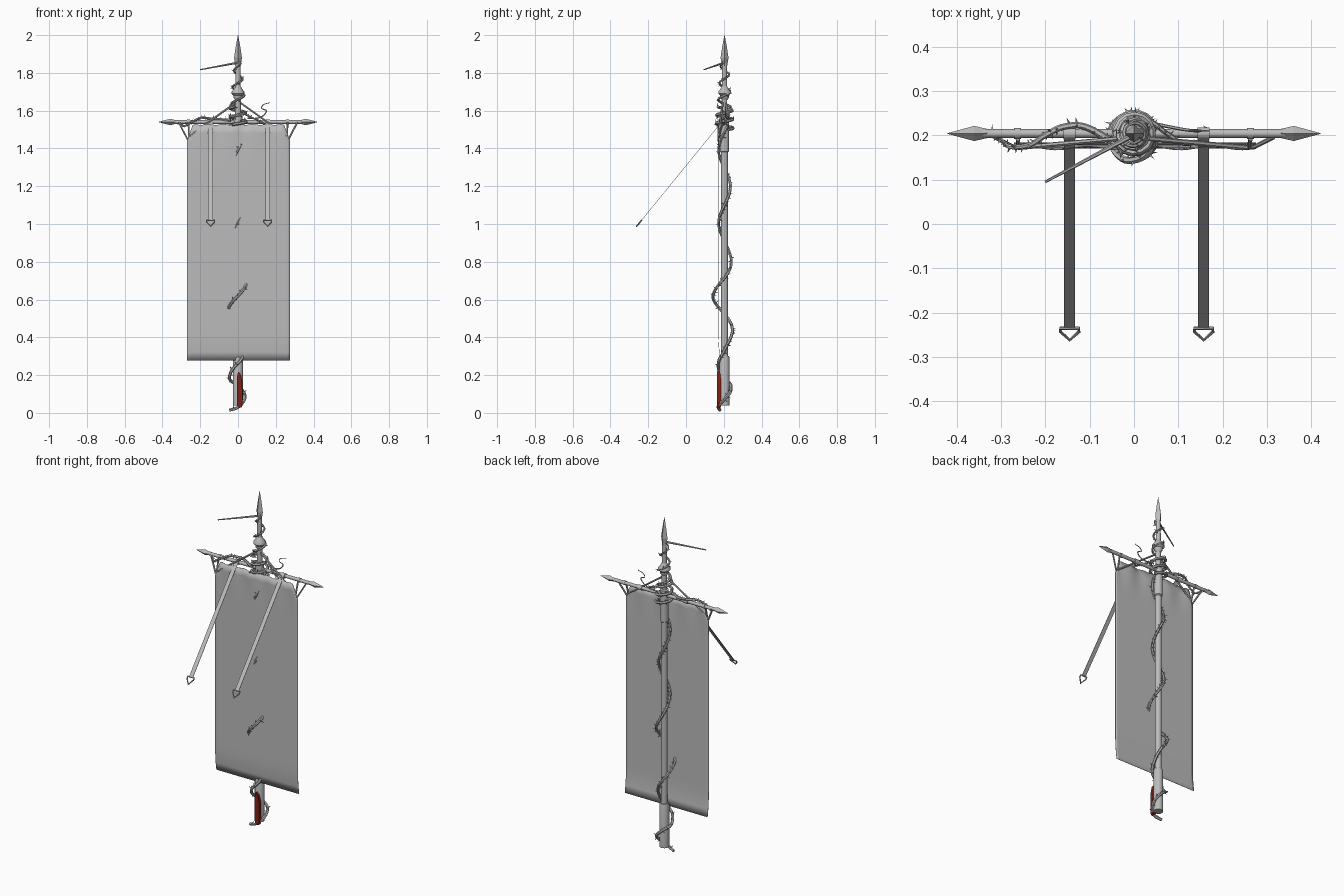
import bpy, bmesh, math, random
from mathutils import Vector as V

if "Cube" in bpy.data.objects:
    bpy.data.objects.remove(bpy.data.objects["Cube"])

random.seed(4)
PY = 0.204   # depth of pole and crossbar
BZ = 1.54    # crossbar height


def material(name, rgb):
    m = bpy.data.materials.new(name)
    m.diffuse_color = (*rgb, 1)
    m.use_nodes = True
    m.node_tree.nodes["Principled BSDF"].inputs["Base Color"].default_value = m.diffuse_color
    return m


GREY = material("weathered grey", (0.5, 0.5, 0.5))
RED = material("dark red", (0.22, 0.015, 0.008))


def finish(name, bm, mat=GREY, smooth=True):
    bmesh.ops.recalc_face_normals(bm, faces=bm.faces)
    me = bpy.data.meshes.new(name)
    bm.to_mesh(me)
    bm.free()
    me.materials.append(mat)
    ob = bpy.data.objects.new(name, me)
    bpy.context.collection.objects.link(ob)
    if smooth:
        bpy.ops.object.select_all(action='DESELECT')
        ob.select_set(True)
        bpy.context.view_layer.objects.active = ob
        bpy.ops.object.shade_smooth_by_angle(angle=math.radians(40))
    return ob


def lathe(name, profile, origin, axis='Z', n=14, smooth=True):
    """Turn (radius, position) pairs around an axis through origin."""
    bm = bmesh.new()
    rings = []
    for r, h in profile:
        ring = []
        for i in range(n):
            a = math.tau * i / n
            c, s = r * math.cos(a), r * math.sin(a)
            p = V((c, s, h)) if axis == 'Z' else V((h, c, s))
            ring.append(bm.verts.new(V(origin) + p))
        rings.append(ring)
    for a, b in zip(rings, rings[1:]):
        for i in range(n):
            bm.faces.new((a[i], a[(i + 1) % n], b[(i + 1) % n], b[i]))
    bm.faces.new(rings[0])
    bm.faces.new(rings[-1])
    return finish(name, bm, smooth=smooth)


def spline(pts, steps=6):
    """Smooth path through the points."""
    p = [V(q) for q in pts]
    p = [2 * p[0] - p[1]] + p + [2 * p[-1] - p[-2]]
    out = []
    for a, b, c, d in zip(p, p[1:], p[2:], p[3:]):
        for k in range(steps):
            t = k / steps
            out.append(0.5 * (2 * b + (c - a) * t + (2 * a - 5 * b + 4 * c - d) * t * t
                              + (3 * b - a - 3 * c + d) * t ** 3))
    return out + [p[-2]]


def tube(name, pts, r, r_end=None, n=6, thorns=0.0):
    """Round tube along a path, tapering to r_end, with optional thorns."""
    pts = [V(p) for p in pts]
    r_end = r if r_end is None else r_end
    bm = bmesh.new()
    rings, side = [], V((0.31, 0.52, 0.79))
    for i, p in enumerate(pts):
        t = (pts[min(i + 1, len(pts) - 1)] - pts[max(i - 1, 0)]).normalized()
        side = (side - t * side.dot(t)).normalized()
        up = t.cross(side)
        rad = r + (r_end - r) * i / (len(pts) - 1)
        ring = [p + (side * math.cos(math.tau * k / n) + up * math.sin(math.tau * k / n)) * rad
                for k in range(n)]
        rings.append([bm.verts.new(q) for q in ring])
        if thorns and 0 < i and i % 2 == 0:
            for a in [random.uniform(0, math.tau) for _ in range(2)]:
                d = side * math.cos(a) + up * math.sin(a)
                w = d.cross(t)
                tip = bm.verts.new(p + d * (rad + thorns) + t * thorns * 0.4)
                base = [bm.verts.new(p + d * rad * 0.6 + (t * math.cos(b) + w * math.sin(b)) * thorns * 0.3)
                        for b in (0, math.tau / 4, math.tau / 2, math.tau * 3 / 4)]
                for k in range(4):
                    bm.faces.new((base[k], base[(k + 1) % 4], tip))
    for a, b in zip(rings, rings[1:]):
        for k in range(n):
            bm.faces.new((a[k], a[(k + 1) % n], b[(k + 1) % n], b[k]))
    bm.faces.new(rings[0])
    bm.faces.new(rings[-1])
    return finish(name, bm)


def coil(z0, z1, turns, r0, r1, phase=0.0, per_turn=14):
    """Points winding up around the pole."""
    n = int(turns * per_turn)
    out = []
    for i in range(n + 1):
        t = i / n
        a = phase + math.tau * turns * t
        r = r0 + (r1 - r0) * t
        out.append((r * math.cos(a), PY + r * math.sin(a), z0 + (z1 - z0) * t))
    return out


# Pole with lower socket, upper sleeve, collar and spearhead
C = (0, PY, 0)
lathe("pole", [(0.018, 0.06), (0.018, 1.5), (0.015, 1.6), (0.013, 1.85)], C)
lathe("lower_socket", [(0.027, 0.04), (0.027, 0.29), (0.024, 0.30), (0.018, 0.30)], C)
lathe("upper_sleeve", [(0.018, 1.38), (0.024, 1.385), (0.024, 1.57), (0.016, 1.575)], C)
lathe("collar", [(0.014, 1.655), (0.024, 1.67), (0.024, 1.68), (0.034, 1.69),
                 (0.034, 1.70), (0.022, 1.715), (0.014, 1.73)], C)
lathe("spearhead", [(0.013, 1.83), (0.016, 1.85), (0.021, 1.88), (0.012, 1.94), (0.0008, 2.0)],
      C, n=4, smooth=False)

# Crossbar with a pointed finial at each end
lathe("crossbar", [(0.010, -0.34), (0.010, 0.34)], (0, PY, BZ), 'X', 12)
for s, side in ((-1, "left"), (1, "right")):
    lathe(side + "_finial", [(0.009, s * 0.325), (0.017, s * 0.36), (0.009, s * 0.39), (0.0008, s * 0.42)],
          (0, PY, BZ), 'X', 4, False)
    # Braces and ties holding the cloth corners
    corner = V((s * 0.26, 0.172, 1.465))
    tube(side + "_brace", [(s * 0.015, PY - 0.01, 1.64), corner], 0.0055)
    tube(side + "_corner_tie", [corner + V((s * 0.008, 0, -0.015)), (s * 0.315, PY - 0.008, BZ)], 0.005)
    tube(side + "_corner_strap", [corner, (s * 0.262, PY - 0.012, BZ)], 0.005)
    lathe(side + "_bar_band", [(0.0125, s * 0.255), (0.0125, s * 0.27)], (0, PY, BZ), 'X', 12)

# Cloth: a sheet with clipped top corners, light folds and a lower curl
NX, NZ = 36, 28
bm = bmesh.new()
grid = []
for j in range(NZ + 1):
    row = []
    for i in range(NX + 1):
        x = -0.27 + 0.545 * i / NX
        edge = max(0, abs(x - 0.0025) - 0.24) / 0.0325
        top = 1.53 - 0.08 * edge - 0.006 * math.sin(x * 40) ** 2
        v = j / NZ
        z = 0.277 + (top - 0.277) * v
        y = 0.172 + 0.012 * max(0, (0.42 - z) / 0.145) ** 2
        y += 0.004 * math.sin(x * 45) * max(0, (z - 1.35) / 0.18)
        row.append(bm.verts.new((x, y, z)))
    grid.append(row)
for a, b in zip(grid, grid[1:]):
    for i in range(NX):
        bm.faces.new((a[i], a[i + 1], b[i + 1], b[i]))
cloth = finish("banner_cloth", bm)
mod = cloth.modifiers.new("thickness", 'SOLIDIFY')
mod.thickness = 0.002

# Two slanting ribbons with a triangular loop at the tip
start, end = V((0, 0.197, 1.55)), V((0, -0.235, 1.02))
d = (end - start).normalized()
nrm = V((1, 0, 0)).cross(d) * 0.001
for x, side in ((-0.145, "left"), (0.157, "right")):
    bm = bmesh.new()
    q = [[bm.verts.new(p + V((x + w, 0, 0)) + nrm * k)
          for p, w in ((start, -0.0125), (start, 0.0125), (end, 0.0125), (end, -0.0125))] for k in (-1, 1)]
    bm.faces.new(q[0])
    bm.faces.new(q[1])
    for i in range(4):
        bm.faces.new((q[0][i], q[0][(i + 1) % 4], q[1][(i + 1) % 4], q[1][i]))
    finish(side + "_ribbon", bm, smooth=False)
    lathe(side + "_ribbon_loop", [(0.014, x - 0.0135), (0.014, x + 0.0135)], (0, PY, BZ), 'X', 12)
    e = end + V((x, 0, 0))
    wide = V((0.021, 0, 0))
    tube(side + "_ribbon_tip", [e, e - wide, e - wide + d * 0.012, e + d * 0.042,
                                e + wide + d * 0.012, e + wide, e], 0.004)

# Slim stick near the top of the pole
tube("slim_stick", [(0.005, PY, 1.855), (-0.2, 0.095, 1.817)], 0.006, 0.003)

# Red blade set against the socket front
bm = bmesh.new()
outline = [(0.002, 0.22), (-0.006, 0.19), (-0.006, 0.05), (0.004, 0.028),
           (0.02, 0.03), (0.024, 0.06), (0.022, 0.16), (0.014, 0.205)]
faces = [[bm.verts.new((x, y, z)) for x, z in outline] for y in (0.165, 0.185)]
bm.faces.new(faces[0])
bm.faces.new(faces[1])
for i in range(8):
    k = (i + 1) % 8
    bm.faces.new((faces[0][i], faces[0][k], faces[1][k], faces[1][i]))
finish("red_blade", bm, RED, False)

# Thorny vine climbing the pole; it bulges through the cloth low down
low = [(-0.045, 0.18, 0.015), (0, 0.172, 0.03), (0.035, 0.2, 0.07), (0.03, 0.235, 0.11),
       (-0.01, 0.236, 0.15), (-0.045, 0.205, 0.18), (-0.03, 0.172, 0.23), (0.015, 0.175, 0.28)]
climb = []
for i in range(31):
    z = 0.32 + 1.2 * i / 30
    a = -math.pi / 2 + math.tau * (z - 0.62) / 0.385
    bulge = max(0, 1 - abs(z - 0.6) / 0.25)
    r = 0.031 + 0.032 * bulge
    climb.append((r * math.cos(a), PY + r * math.sin(a), z))
tube("climbing_vine", spline(low + climb, 4), 0.0085, 0.007, thorns=0.013)

# Vine knot at the crossing, and the coil above it
tube("vine_knot", coil(1.50, 1.62, 2.6, 0.047, 0.04, 0.5), 0.008, thorns=0.013)
tube("vine_coil", coil(1.62, 1.85, 2.6, 0.036, 0.020, 2.0), 0.007, 0.004, thorns=0.011)

# Vines wrapping the bar, and a curling tendril
tube("left_bar_vine", spline([(-0.04, 0.18, 1.55), (-0.11, 0.219, 1.555), (-0.16, 0.219, 1.56),
                              (-0.20, 0.20, 1.562), (-0.235, 0.178, 1.545), (-0.28, 0.174, 1.52),
                              (-0.30, 0.19, 1.525), (-0.32, 0.21, 1.545)]), 0.008, 0.004, thorns=0.011)
tube("right_bar_vine", spline([(0.04, 0.23, 1.58), (0.08, 0.2, 1.56), (0.115, 0.18, 1.545),
                               (0.15, 0.19, 1.522), (0.165, 0.215, 1.535)]), 0.006, 0.003, thorns=0.009)
tube("tendril", spline([(0.05, 0.225, 1.56), (0.10, 0.215, 1.56), (0.135, 0.21, 1.575), (0.15, 0.21, 1.60),
                        (0.125, 0.21, 1.612), (0.135, 0.21, 1.632), (0.17, 0.21, 1.643)]), 0.004, 0.002)
